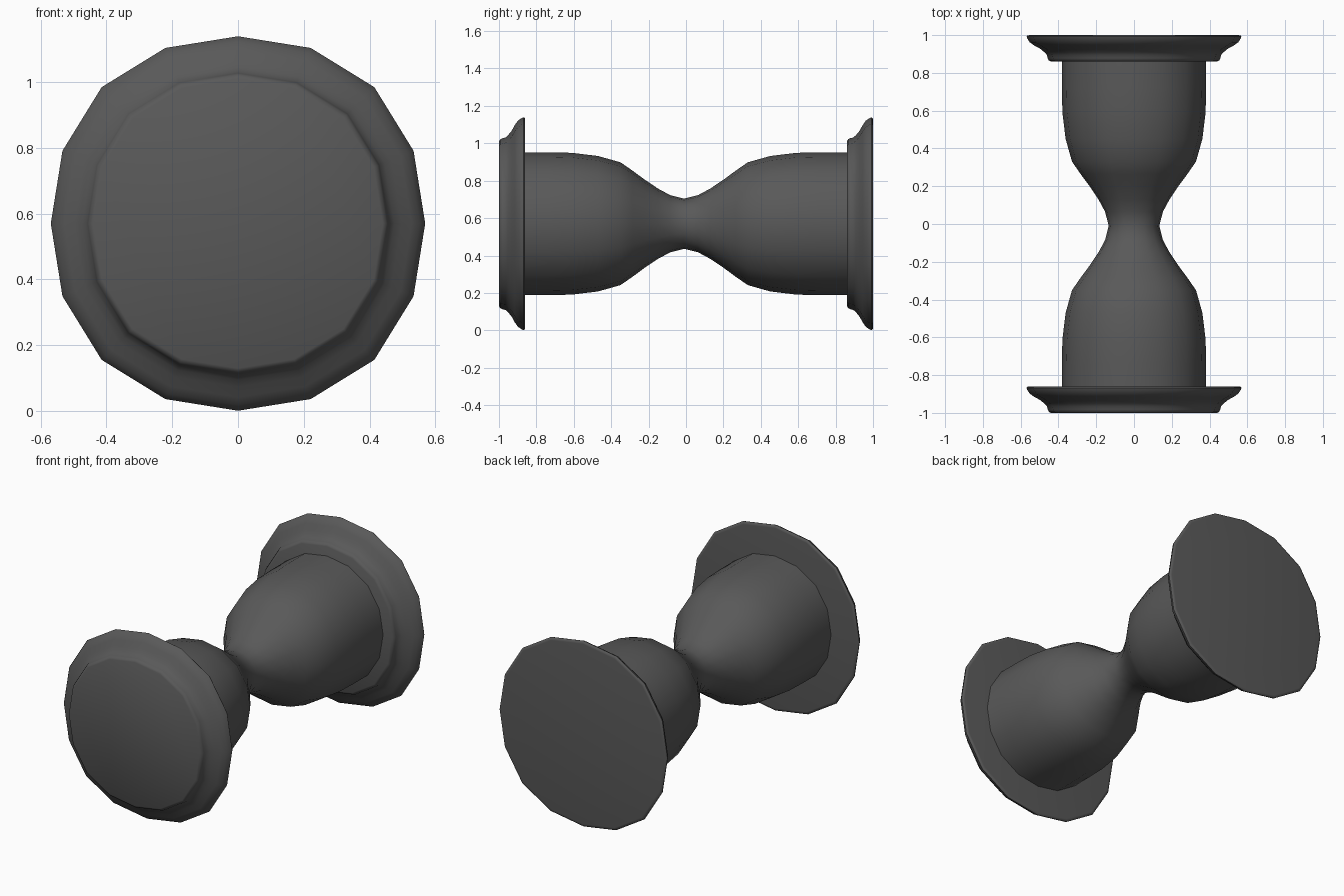
import bpy, bmesh, math

if "Cube" in bpy.data.objects:
    bpy.data.objects.remove(bpy.data.objects["Cube"])

SIDES = 16
CENTRE_Z = 0.57

# Dark grey finish shared by all parts
dark = bpy.data.materials.new("dark_grey")
dark.diffuse_color = (0.1, 0.1, 0.1, 1)
dark.use_nodes = True
dark.node_tree.nodes["Principled BSDF"].inputs["Base Color"].default_value = dark.diffuse_color


def lathe(name, profile, squareness):
    """Spin (y, radius) points round the long axis and close both ends."""
    bm = bmesh.new()
    rings = []
    for y, r in profile:
        ring = []
        for i in range(SIDES):
            a = 2 * math.pi * i / SIDES
            rr = r * (1 + squareness * (1 - math.cos(4 * a)))
            ring.append(bm.verts.new((rr * math.sin(a), y, CENTRE_Z + rr * math.cos(a))))
        rings.append(ring)
    for lower, upper in zip(rings, rings[1:]):
        for i in range(SIDES):
            j = (i + 1) % SIDES
            bm.faces.new((lower[i], lower[j], upper[j], upper[i]))
    bm.faces.new(rings[0])
    bm.faces.new(rings[-1])
    bmesh.ops.recalc_face_normals(bm, faces=bm.faces)
    mesh = bpy.data.meshes.new(name)
    bm.to_mesh(mesh)
    bm.free()
    mesh.materials.append(dark)
    obj = bpy.data.objects.new(name, mesh)
    bpy.context.collection.objects.link(obj)
    bpy.ops.object.select_all(action='DESELECT')
    obj.select_set(True)
    bpy.context.view_layer.objects.active = obj
    bpy.ops.object.shade_smooth_by_angle(angle=math.radians(50))
    return obj


# End caps: both flare towards the back
cap = [(0.0, 0.440), (0.006, 0.451), (0.018, 0.457), (0.035, 0.461), (0.050, 0.475),
       (0.068, 0.497), (0.085, 0.528), (0.102, 0.552), (0.122, 0.565),
       (0.132, 0.569), (0.138, 0.565), (0.140, 0.552)]
for name, start in (("front_cap", -1.0), ("back_cap", 0.86)):
    lathe(name, [(start + y, r) for y, r in cap], 0.015)

# Waisted glass body, mirrored about the neck
half = [(0.075, 0.153), (0.14, 0.188), (0.21, 0.235), (0.275, 0.283), (0.34, 0.328),
        (0.46, 0.362), (0.60, 0.379), (0.73, 0.382), (0.87, 0.382)]
neck = -0.01
body = [(neck - y, r) for y, r in reversed(half)] + [(neck, 0.134)] \
    + [(neck + y, r) for y, r in half]
lathe("glass_body", body, 0.012)
